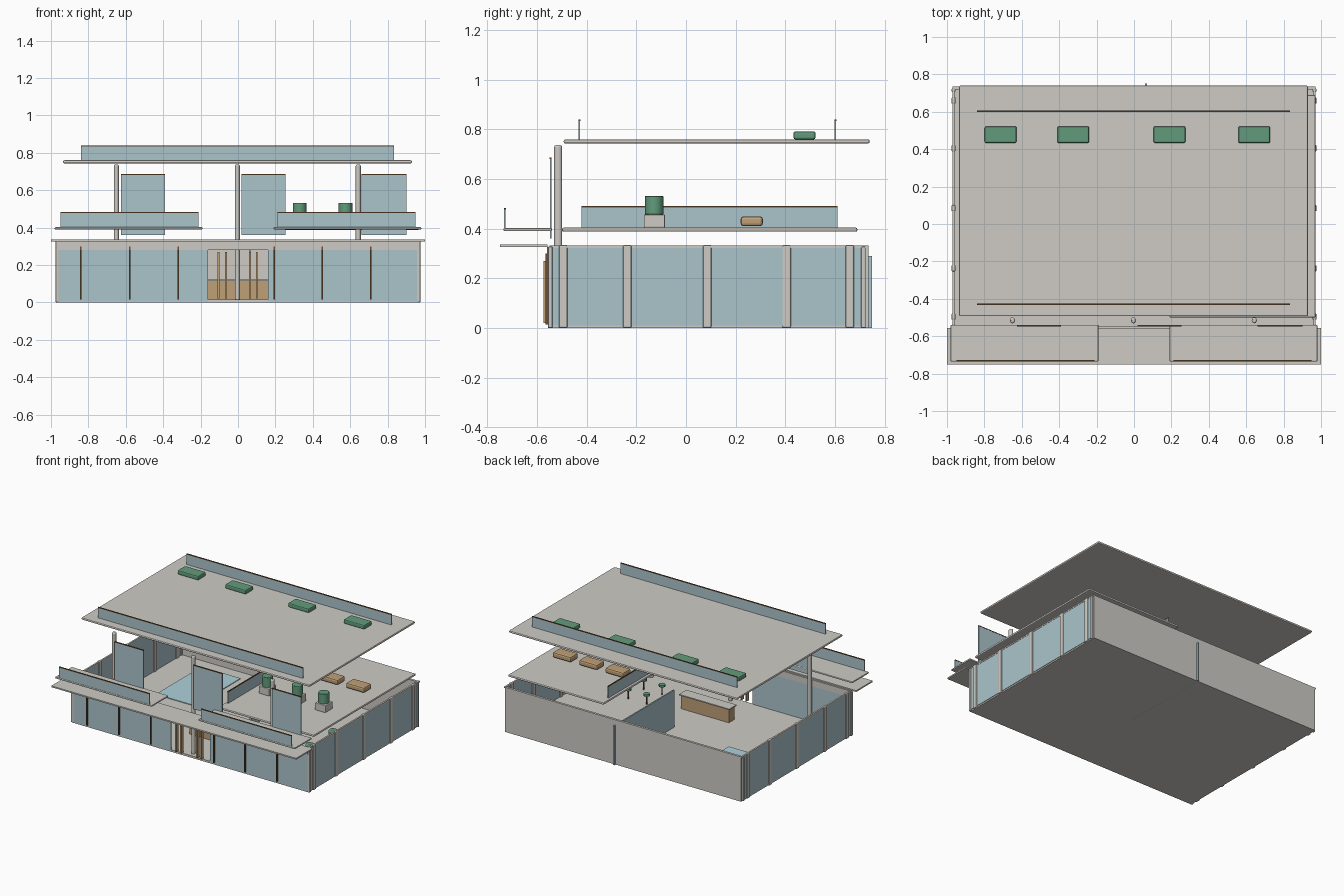
import bpy, math

if "Cube" in bpy.data.objects:
    bpy.data.objects.remove(bpy.data.objects["Cube"])

def mat(name, c):
    m = bpy.data.materials.new(name)
    m.diffuse_color = (*c, 1)
    m.use_nodes = True
    m.node_tree.nodes["Principled BSDF"].inputs["Base Color"].default_value = m.diffuse_color
    return m

GREY = mat("warm grey", (0.62, 0.60, 0.56))
GLASS = mat("pale blue glass", (0.41, 0.56, 0.60))
POOL = mat("light blue", (0.42, 0.64, 0.70))
GREEN = mat("green", (0.12, 0.33, 0.20))
TAN = mat("tan wood", (0.52, 0.35, 0.18))
BROWN = mat("dark brown", (0.14, 0.08, 0.035))

def finish(o, name, m, bevel, segs=2):
    o.name = name
    o.data.materials.append(m)
    if bevel:
        b = o.modifiers.new("bevel", 'BEVEL')
        b.width, b.segments = bevel, segs
    return o

def box(name, m, x0, x1, y0, y1, z0, z1, bevel=0):
    bpy.ops.mesh.primitive_cube_add(size=1, location=((x0+x1)/2, (y0+y1)/2, (z0+z1)/2))
    o = bpy.context.object
    o.scale = (x1-x0, y1-y0, z1-z0)
    bpy.ops.object.transform_apply(location=False, rotation=False, scale=True)
    return finish(o, name, m, bevel)

def cyl(name, m, x, y, r, z0, z1, bevel=0, sides=20):
    bpy.ops.mesh.primitive_cylinder_add(vertices=sides, radius=r, depth=z1-z0,
                                        location=(x, y, (z0+z1)/2))
    bpy.ops.object.shade_smooth_by_angle()
    return finish(bpy.context.object, name, m, bevel)

def rail_x(name, x0, x1, y, z0, z1):
    """Glass panel along x with a brown cap."""
    box(name + "_glass", GLASS, x0, x1, y-.003, y+.003, z0, z1)
    box(name + "_cap", BROWN, x0, x1, y-.004, y+.004, z1, z1+.006)

# ground floor slab, back wall and inner glass partition
box("floor", GREY, -.965, .965, -.555, .735, 0, .015)
box("back_wall", GREY, -.965, .965, .718, .735, 0, .33)
box("partition", GLASS, .06, .07, .05, .75, 0, .29)
box("pool", POOL, -.74, -.42, .10, .63, .015, .02)

# glazed side walls with posts
for s in (-1, 1):
    x = s * .965
    box("side_glass", GLASS, x-.004, x+.004, -.55, .72, .01, .325)
    box("side_top_rail", GREY, x-.006, x+.006, -.55, .735, .322, .332)
    for y in (-.495, -.237, .085, .405, .66):
        box("side_post", GREY, x-.011, x+.011, y-.017, y+.017, 0, .335, .006)
    for y in (-.547, .715):
        box("corner_post", GREY, x-.01, x+.01, y-.009, y+.009, 0, .328, .004)

# front shopfront glazing, beam and mullions
for x0, x1 in ((-.96, -.16), (.16, .96)):
    box("front_glass", GLASS, x0, x1, -.555, -.548, .005, .28)
box("front_beam", GREY, -.96, .96, -.56, -.545, .28, .327)
for x in (-.84, -.58, -.32, .195, .45, .71):
    box("front_mullion", BROWN, x-.004, x+.004, -.566, -.554, .015, .3)

# entrance door bars and the reception counter behind
for x in (-.105, -.065, .065, .10):
    box("door_bar", TAN, x-.005, x+.005, -.575, -.55, .02, .27)
box("counter", TAN, -.20, .19, -.28, -.215, .015, .115)
box("counter_top", GREY, -.21, .20, -.29, -.205, .115, .123)

# front canopy and the two front balconies
box("canopy", GREY, -1, 1, -.75, -.557, .326, .336)
for s in (-1, 1):
    a, b = sorted((s*.19, s*.98))
    box("balcony", GREY, a, b, -.735, -.54, .39, .402, .004)
    a, b = sorted((s*.21, s*.95))
    rail_x("balcony_rail", a, b, -.73, .402, .478)

# columns with an upright glass panel beside each one
for x in (-.65, -.003, .643):
    c = cyl("column", GREY, x, -.515, .016, .01, .737, .008)
    c.scale.x = .85
for x0, x1 in ((-.625, -.39), (.02, .255), (.66, .9)):
    rail_x("screen", x0, x1, -.545, .36, .68)

# rear terrace with side rail, planters and benches
box("terrace", GREY, .19, .97, -.50, .69, .388, .404, .006)
box("terrace_rail_glass", GLASS, .207, .213, -.42, .61, .404, .486)
box("terrace_rail_cap", BROWN, .206, .214, -.42, .61, .486, .492)
for x in (.33, .575, .79):
    box("planter", GREY, x-.043, x+.043, -.17, -.085, .404, .457, .004)
    cyl("planter_bush", GREEN, x, -.128, .037, .457, .532, .003)
for x in (.37, .585, .80):
    box("bench", TAN, x-.075, x+.075, .22, .31, .41, .45, .012)

# indoor stools and small trees below the terrace
for x in (.42, .57, .72):
    for y in (-.32, -.14):
        cyl("stool_leg", BROWN, x, y, .005, .015, .08, sides=8)
        cyl("stool_seat", GREEN, x, y, .022, .08, .095, sides=12)
for y in (-.39, -.12):
    cyl("tree_trunk", TAN, .86, y, .006, .015, .2, sides=8)
    cyl("tree_crown", GREEN, .86, y, .03, .2, .27, .008, sides=12)

# roof slab, rails and green roof boxes
box("roof", GREY, -.935, .93, -.493, .74, .743, .76, .007)
for y in (-.43, .602):
    rail_x("roof_rail", -.84, .833, y, .76, .833)
for x in (-.713, -.325, .19, .643):
    box("roof_box", GREEN, x-.085, x+.085, .433, .522, .76, .792, .008)
